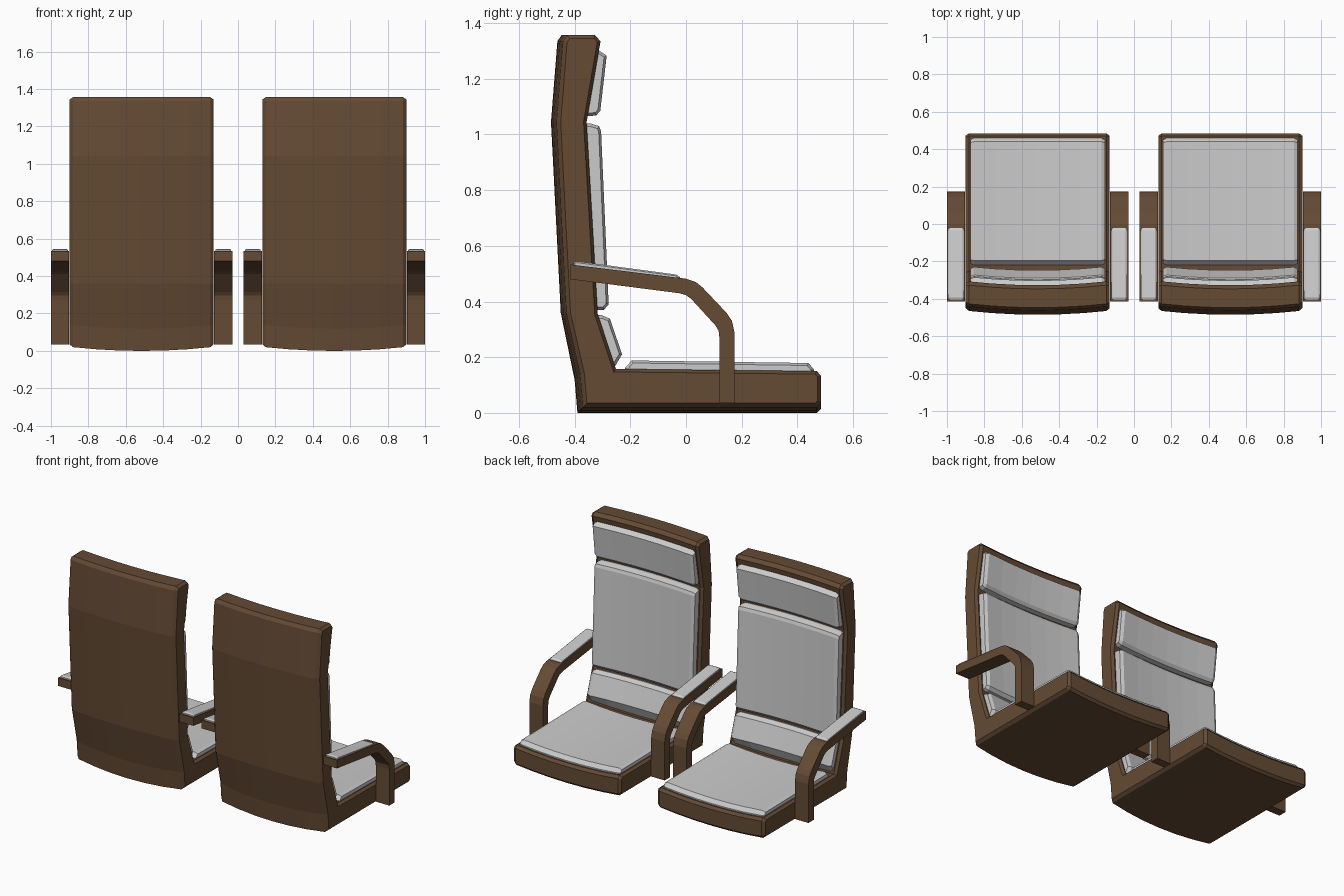
import bpy, bmesh
from mathutils import Vector

if "Cube" in bpy.data.objects:
    bpy.data.objects.remove(bpy.data.objects["Cube"])

brown = bpy.data.materials.new("brown_frame")
brown.diffuse_color = (0.13, 0.07, 0.035, 1)
brown.use_nodes = True
brown.node_tree.nodes["Principled BSDF"].inputs["Base Color"].default_value = brown.diffuse_color

HALF = 0.385   # half width of a chair shell
BOW = 0.022    # how far the middle sags backwards / downwards


def inset(poly, d):
    """Shrink a closed counter-clockwise outline by d."""
    out = []
    for i, p in enumerate(poly):
        a = (p - poly[i - 1]).normalized()
        b = (poly[(i + 1) % len(poly)] - p).normalized()
        n1, n2 = Vector((-a.y, a.x)), Vector((-b.y, b.x))
        out.append(p + (n1 + n2) * d / (1 + n1.dot(n2)))
    return out


def slab(name, pts, cx, hw, cols=7, chamfer=(0.0, 0.0), bow=0.0, mat=None):
    """Side outline (y, z) swept across x with chamfered ends and a bow."""
    poly = [Vector(p) for p in pts]
    area = sum(poly[i - 1].cross(p) for i, p in enumerate(poly))
    if area < 0:
        poly.reverse()
    dx, d = chamfer
    full = hw - dx
    rings = [(-full + 2 * full * i / (cols - 1), poly) for i in range(cols)]
    if d:
        small = inset(poly, d)
        rings = [(-hw, small)] + rings + [(hw, small)]
    bm = bmesh.new()
    loops = []
    for x, outline in rings:
        k = bow * (1 - (x / HALF) ** 2)
        # the back bows backwards, the seat bows down
        loops.append([bm.verts.new((cx + x,
                                    q.x - (k if p.x < -0.221 else 0),
                                    q.y - (k if p.y < 0.195 else 0)))
                      for p, q in zip(poly, outline)])
    n = len(poly)
    for a, b in zip(loops, loops[1:]):
        for i in range(n):
            j = (i + 1) % n
            bm.faces.new((a[i], a[j], b[j], b[i]))
    bm.faces.new(loops[0])
    bm.faces.new(loops[-1][::-1])
    bmesh.ops.recalc_face_normals(bm, faces=bm.faces)
    me = bpy.data.meshes.new(name)
    bm.to_mesh(me)
    bm.free()
    ob = bpy.data.objects.new(name, me)
    bpy.context.collection.objects.link(ob)
    if mat:
        me.materials.append(mat)
    return ob


shell = [(0.47, 0.022), (0.485, 0.037), (0.485, 0.135), (0.47, 0.152),
         (-0.25, 0.16), (-0.315, 0.355), (-0.355, 1.045), (-0.305, 1.335),
         (-0.325, 1.357), (-0.425, 1.357), (-0.44, 1.335), (-0.463, 1.045),
         (-0.428, 0.36), (-0.378, 0.14), (-0.368, 0.022)]

cushions = {
    "seat_cushion": [(-0.22, 0.145), (-0.22, 0.165), (-0.195, 0.193),
                     (0.44, 0.184), (0.46, 0.16), (0.46, 0.14)],
    "lower_back_cushion": [(-0.325, 0.345), (-0.30, 0.352), (-0.268, 0.338),
                           (-0.225, 0.21), (-0.25, 0.172), (-0.275, 0.165)],
    "main_back_cushion": [(-0.365, 1.04), (-0.34, 1.04), (-0.307, 1.03),
                          (-0.30, 1.01), (-0.273, 0.39), (-0.29, 0.37),
                          (-0.33, 0.37)],
    "head_cushion": [(-0.33, 1.303), (-0.31, 1.303), (-0.28, 1.283),
                     (-0.303, 1.085), (-0.318, 1.068), (-0.365, 1.065)],
}

arm = [(0.175, 0.035), (0.175, 0.285), (0.165, 0.33), (0.145, 0.36),
       (0.06, 0.45), (0.035, 0.47), (0.0, 0.482), (-0.415, 0.533),
       (-0.415, 0.48), (-0.025, 0.43), (0.0, 0.423), (0.018, 0.41),
       (0.105, 0.315), (0.117, 0.295), (0.12, 0.27), (0.12, 0.035)]

pad = [(-0.405, 0.522), (-0.022, 0.475), (-0.022, 0.488), (-0.035, 0.497),
       (-0.393, 0.545), (-0.405, 0.54)]

for side, cx in (("left", -0.515), ("right", 0.515)):
    # bent one-piece seat and back
    slab(side + "_shell", shell, cx, HALF, chamfer=(0.018, 0.013),
         bow=BOW, mat=brown)
    # grey upholstery
    for name, pts in cushions.items():
        slab(f"{side}_{name}", pts, cx, 0.36, chamfer=(0.02, 0.011), bow=BOW)
    # armrests with pads on both sides
    for tag, s in (("a", -1), ("b", 1)):
        ax = cx + s * 0.4365
        slab(f"{side}_armrest_{tag}", arm, ax, 0.0485, cols=2, mat=brown)
        slab(f"{side}_arm_pad_{tag}", pad, ax, 0.042, cols=2,
             chamfer=(0.008, 0.005))
